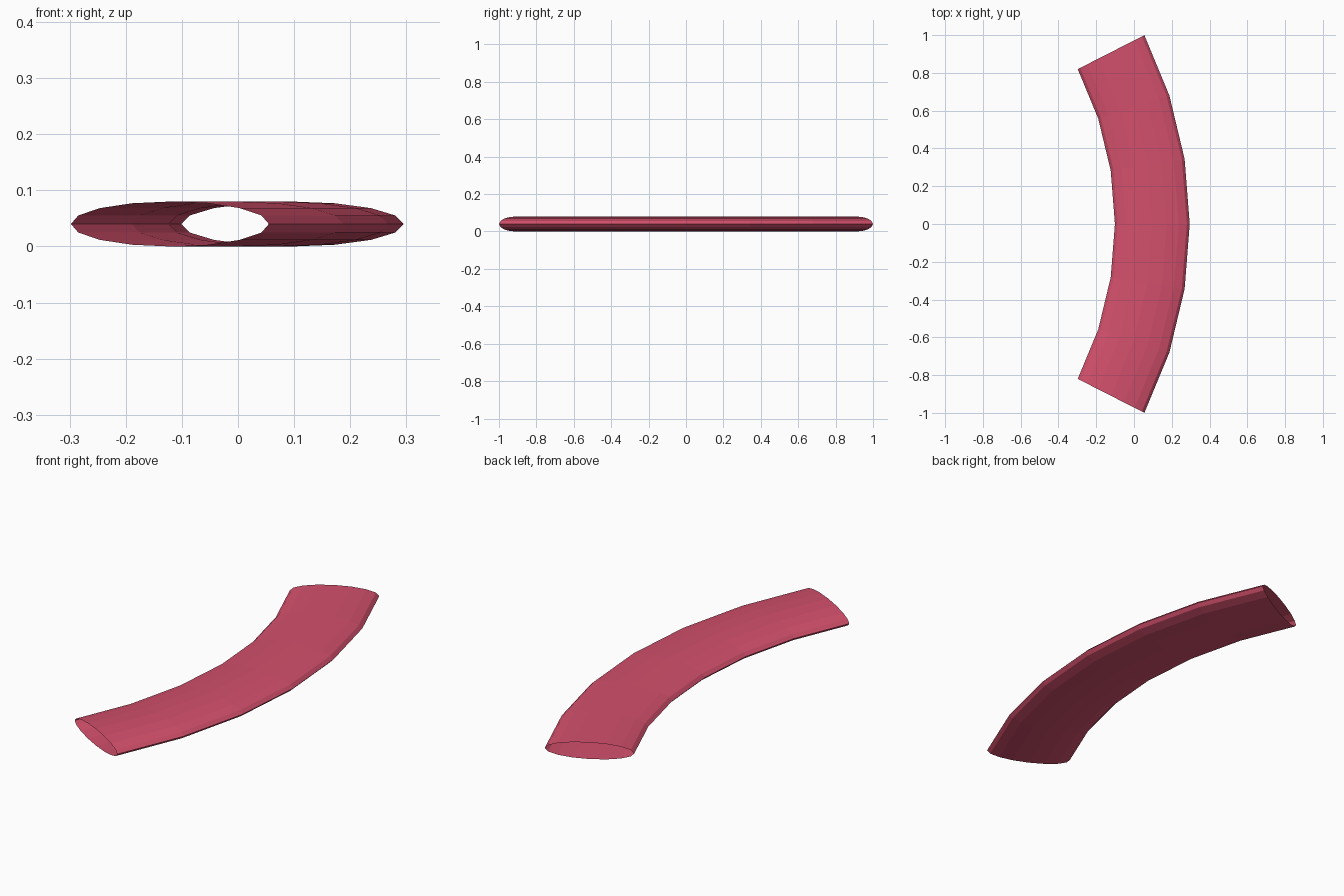
import bpy, bmesh
from math import sin, cos, radians, pi

if "Cube" in bpy.data.objects:
    bpy.data.objects.remove(bpy.data.objects["Cube"])

SEGMENTS, SIDES = 6, 16          # steps along the bend, sides of the oval
HALF_ANGLE = radians(27)
RADIUS, CENTRE_X = 2.004, -1.907  # bend radius and bend centre
HALF_WIDTH, HALF_HEIGHT = 0.198, 0.04

bm = bmesh.new()

# Oval rings swept along the arc
rings = []
for i in range(SEGMENTS + 1):
    a = -HALF_ANGLE + 2 * HALF_ANGLE * i / SEGMENTS
    ring = []
    for j in range(SIDES):
        t = 2 * pi * j / SIDES
        r = RADIUS + HALF_WIDTH * cos(t)
        z = HALF_HEIGHT * (1 + sin(t))
        ring.append(bm.verts.new((CENTRE_X + r * cos(a), r * sin(a), z)))
    rings.append(ring)

# Walls of the tube, both ends left open
for lower, upper in zip(rings, rings[1:]):
    for j in range(SIDES):
        k = (j + 1) % SIDES
        bm.faces.new((lower[j], upper[j], upper[k], lower[k]))
bmesh.ops.recalc_face_normals(bm, faces=bm.faces[:])

mesh = bpy.data.meshes.new("curved_tube")
bm.to_mesh(mesh)
bm.free()
tube = bpy.data.objects.new("curved_tube", mesh)
bpy.context.collection.objects.link(tube)

# Rose red colour
mat = bpy.data.materials.new("rose_red")
mat.diffuse_color = (0.65, 0.08, 0.15, 1)
mat.use_nodes = True
mat.node_tree.nodes["Principled BSDF"].inputs["Base Color"].default_value = mat.diffuse_color
mesh.materials.append(mat)
